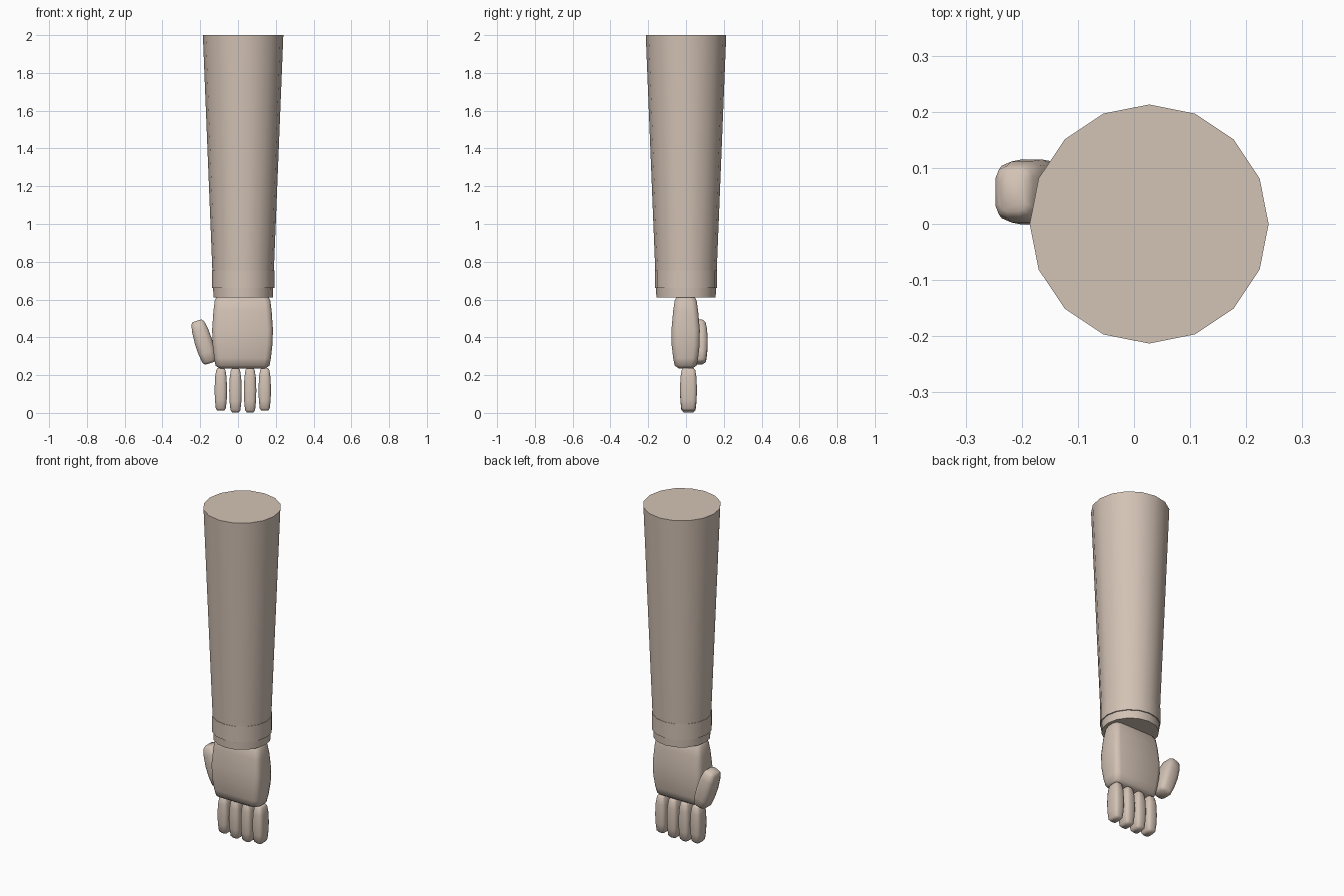
import bpy, bmesh, math
from mathutils import Matrix

if "Cube" in bpy.data.objects:
    bpy.data.objects.remove(bpy.data.objects["Cube"])

skin = bpy.data.materials.new("warm beige")
skin.use_nodes = True
BEIGE = (0.65, 0.54, 0.46, 1)
skin.diffuse_color = BEIGE
skin.node_tree.nodes["Principled BSDF"].inputs["Base Color"].default_value = BEIGE


def loft(name, rings, matrix=None, angle=45):
    """Skin a stack of closed rings, cap both ends and shade smooth."""
    bm = bmesh.new()
    loops = [[bm.verts.new(p) for p in ring] for ring in rings]
    n = len(loops[0])
    for a, b in zip(loops, loops[1:]):
        for i in range(n):
            j = (i + 1) % n
            bm.faces.new((a[i], a[j], b[j], b[i]))
    bm.faces.new(loops[0][::-1])
    bm.faces.new(loops[-1])
    if matrix:
        bm.transform(matrix)
    bmesh.ops.recalc_face_normals(bm, faces=bm.faces)
    mesh = bpy.data.meshes.new(name)
    bm.to_mesh(mesh)
    bm.free()
    mesh.materials.append(skin)
    obj = bpy.data.objects.new(name, mesh)
    bpy.context.collection.objects.link(obj)
    bpy.ops.object.select_all(action="DESELECT")
    obj.select_set(True)
    bpy.context.view_layer.objects.active = obj
    bpy.ops.object.shade_smooth_by_angle(angle=math.radians(angle))
    return obj


def circle(z, r, x=0.027, sides=16):
    steps = [math.tau * i / sides for i in range(sides)]
    return [(x + r * math.cos(t), r * math.sin(t), z) for t in steps]


def rounded(z, hx, hy, cx=0, cy=0, c=0.02, steps=2):
    """Rectangle with rounded corners of radius c."""
    pts = []
    for q, (sx, sy) in enumerate([(1, 1), (-1, 1), (-1, -1), (1, -1)]):
        for k in range(steps + 1):
            t = math.pi / 2 * (q + k / steps)
            pts.append((cx + sx * (hx - c) + c * math.cos(t),
                        cy + sy * (hy - c) + c * math.sin(t), z))
    return pts


# Sleeve and cuff
loft("forearm", [circle(0.66, 0.159), circle(2.0, 0.213)])
loft("wrist_band", [circle(0.66, 0.165), circle(0.755, 0.165)])
loft("cuff", [circle(0.612, 0.157), circle(0.67, 0.159)])

# Palm: z, half width, half depth
palm = [(0.235, 0.12, 0.035), (0.25, 0.143, 0.058), (0.29, 0.150, 0.066),
        (0.36, 0.158, 0.074), (0.44, 0.161, 0.075), (0.54, 0.154, 0.066),
        (0.595, 0.147, 0.058), (0.62, 0.135, 0.045)]
loft("palm", [rounded(z, hx, hy, 0.024, -0.002, 0.03) for z, hx, hy in palm], angle=60)

# Digits share one capsule-like profile: height, width and depth fractions
DIGIT = [(0, 0.55, 0.6), (0.05, 0.8, 0.84), (0.25, 0.95, 0.95),
         (0.5, 1, 1), (0.78, 0.92, 0.94), (0.95, 0.74, 0.8), (1, 0.5, 0.6)]


def digit(name, length, hx, hy, matrix):
    rings = [rounded(length * t, hx * w, hy * d, c=hx * w * 0.6) for t, w, d in DIGIT]
    loft(name, rings, matrix, 60)


names = ["index", "middle", "ring", "little"]
for i, name in enumerate(names):
    base = 0.012 if i in (0, 3) else 0.003
    digit(name + "_finger", 0.238 - base, 0.033, 0.045,
          Matrix.Translation((-0.091 + 0.0775 * i, 0.013, base)))

# Thumb leans away from the palm
lean = Matrix.Translation((-0.148, 0.057, 0.263)) @ Matrix.Rotation(math.radians(-17), 4, "Y")
digit("thumb", 0.235, 0.047, 0.058, lean)
